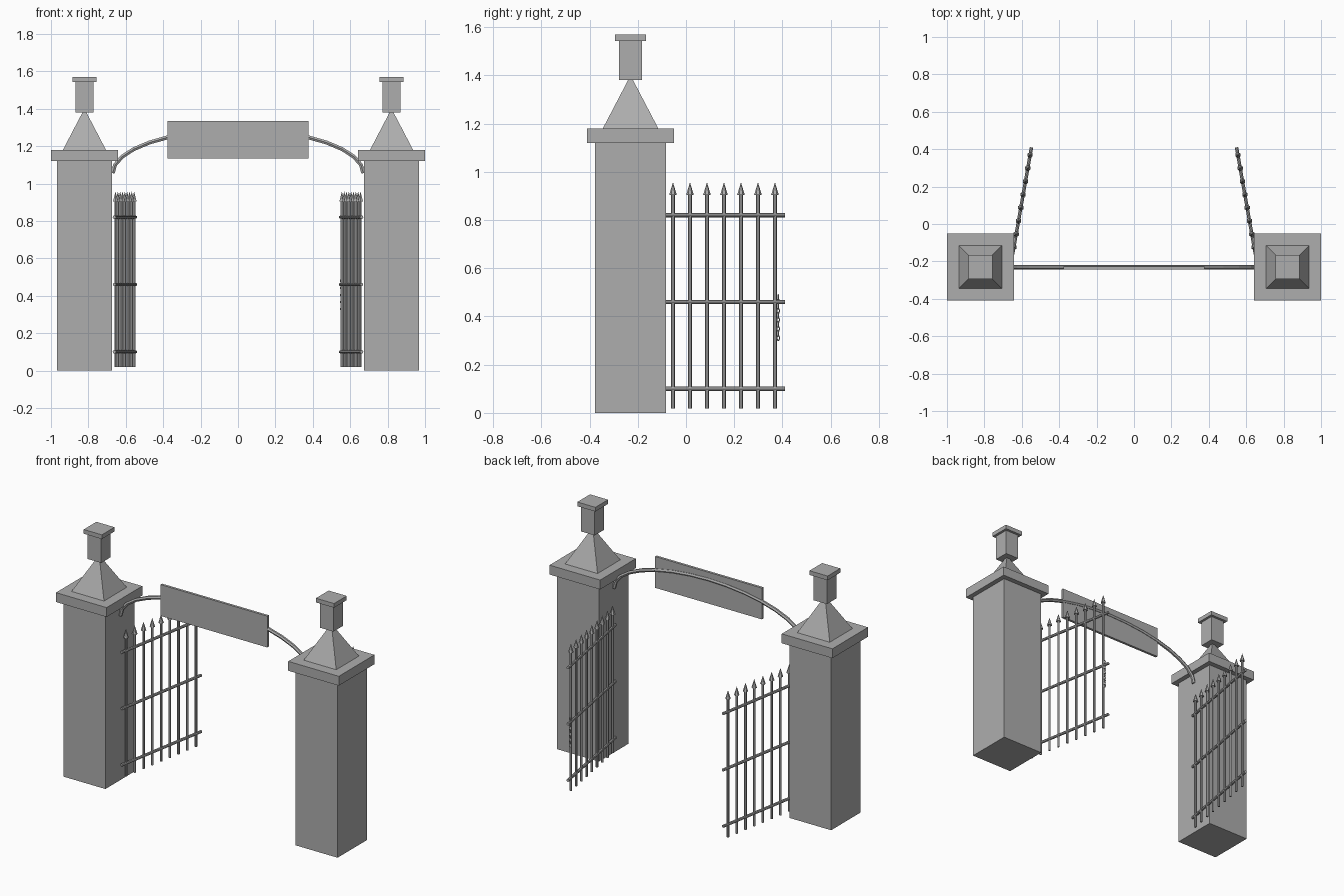
import bpy, bmesh, math
from mathutils import Vector, Matrix

if "Cube" in bpy.data.objects:
    bpy.data.objects.remove(bpy.data.objects["Cube"])

stone = bpy.data.materials.new("stone_grey")
stone.diffuse_color = (0.42, 0.42, 0.42, 1)
stone.use_nodes = True
stone.node_tree.nodes["Principled BSDF"].inputs["Base Color"].default_value = stone.diffuse_color

PX, PY = 0.821, -0.23          # pillar centre
HINGE = 0.661                  # hinge distance from the middle
SWING = math.radians(10)       # gate opening past straight back


def finish(bm, name):
    me = bpy.data.meshes.new(name)
    bm.to_mesh(me)
    bm.free()
    me.materials.append(stone)
    ob = bpy.data.objects.new(name, me)
    bpy.context.collection.objects.link(ob)
    return ob


def box(name, x, y, half_x, half_y, z0, z1):
    bm = bmesh.new()
    m = Matrix.Translation((x, y, (z0 + z1) / 2)) @ Matrix.Diagonal(
        (2 * half_x, 2 * half_y, z1 - z0, 1))
    bmesh.ops.create_cube(bm, size=1, matrix=m)
    return finish(bm, name)


def rod(bm, a, b, r1, r2, sides):
    a, b = Vector(a), Vector(b)
    d = b - a
    m = Matrix.Translation((a + b) / 2) @ d.to_track_quat('Z', 'Y').to_matrix().to_4x4()
    bmesh.ops.create_cone(bm, cap_ends=True, segments=sides, radius1=r1,
                          radius2=r2, depth=d.length, matrix=m)


def pillar(side, tag):
    x = side * PX
    box(tag + "_pillar", x, PY, 0.148, 0.148, 0, 1.12)
    box(tag + "_pillar_cap", x, PY, 0.179, 0.18, 1.12, 1.18)
    bm = bmesh.new()
    bmesh.ops.create_cone(bm, cap_ends=True, segments=4, radius1=0.115 * math.sqrt(2),
                          radius2=0, depth=0.22,
                          matrix=Matrix.Translation((x, PY, 1.29)) @ Matrix.Rotation(math.pi / 4, 4, 'Z'))
    finish(bm, tag + "_pillar_pyramid")
    box(tag + "_finial_block", x, PY, 0.048, 0.048, 1.38, 1.545)
    box(tag + "_finial_cap", x, PY, 0.064, 0.064, 1.543, 1.57)


def gate(side, tag):
    def at(s, z):
        return Vector((side * (HINGE - s * math.sin(SWING)), PY + s * math.cos(SWING), z))

    # horizontal rails
    bm = bmesh.new()
    for z in (0.10, 0.46, 0.82):
        rod(bm, at(0, z), at(0.65, z), 0.009, 0.009, 8)
    finish(bm, tag + "_gate_rails")
    # upright bars and their spear tips
    bars, tips = bmesh.new(), bmesh.new()
    for i in range(9):
        s = 0.0355 + i * 0.0716
        rod(bars, at(s, 0.018), at(s, 0.91), 0.0075, 0.0075, 6)
        rod(tips, at(s, 0.903), at(s, 0.957), 0.016, 0, 6)
    finish(bars, tag + "_gate_bars")
    finish(tips, tag + "_gate_spear_tips")
    return at


def link(bm, centre, turn, major=0.0085, minor=0.0025, n=8, k=4):
    # one upright chain link, stretched in height
    m = Matrix.Translation(centre) @ Matrix.Rotation(turn, 4, 'Z')
    rings = []
    for i in range(n):
        a = 2 * math.pi * i / n
        ring = []
        for j in range(k):
            b = 2 * math.pi * j / k
            r = major * 0.6 + minor * math.cos(b)
            h = major * 1.3 + minor * math.cos(b)
            ring.append(bm.verts.new(m @ Vector((r * math.cos(a), minor * math.sin(b), h * math.sin(a)))))
        rings.append(ring)
    for i in range(n):
        p, q = rings[i], rings[(i + 1) % n]
        for j in range(k):
            bm.faces.new((p[j], p[(j + 1) % k], q[(j + 1) % k], q[j]))
    bmesh.ops.recalc_face_normals(bm, faces=bm.faces)


for side, tag in ((-1, "left"), (1, "right")):
    pillar(side, tag)
    at = gate(side, tag)

# chain hanging from the end of the right gate
bm = bmesh.new()
for i in range(10):
    link(bm, at(0.622, 0.48 - i * 0.0188), (i % 2) * math.pi / 2)
finish(bm, "gate_chain")

# arch between the pillars
cu = bpy.data.curves.new("arch_path", 'CURVE')
cu.dimensions = '3D'
cu.bevel_depth = 0.012
cu.bevel_resolution = 1
cu.use_fill_caps = True
sp = cu.splines.new('POLY')
sp.use_smooth = False
N = 16
sp.points.add(N)
for i, p in enumerate(sp.points):
    a = math.pi * i / N
    p.co = (-0.67 * math.cos(a), PY, 1.055 + 0.232 * math.sin(a), 1)
tmp = bpy.data.objects.new("arch_path", cu)
bpy.context.collection.objects.link(tmp)
bpy.context.view_layer.update()
me = bpy.data.meshes.new_from_object(tmp.evaluated_get(bpy.context.evaluated_depsgraph_get()))
bpy.data.objects.remove(tmp)
bm = bmesh.new()
bm.from_mesh(me)
bpy.data.meshes.remove(me)
finish(bm, "arch")

# blank sign board on the arch
box("sign_board", 0, PY - 0.005, 0.377, 0.008, 1.134, 1.334)
